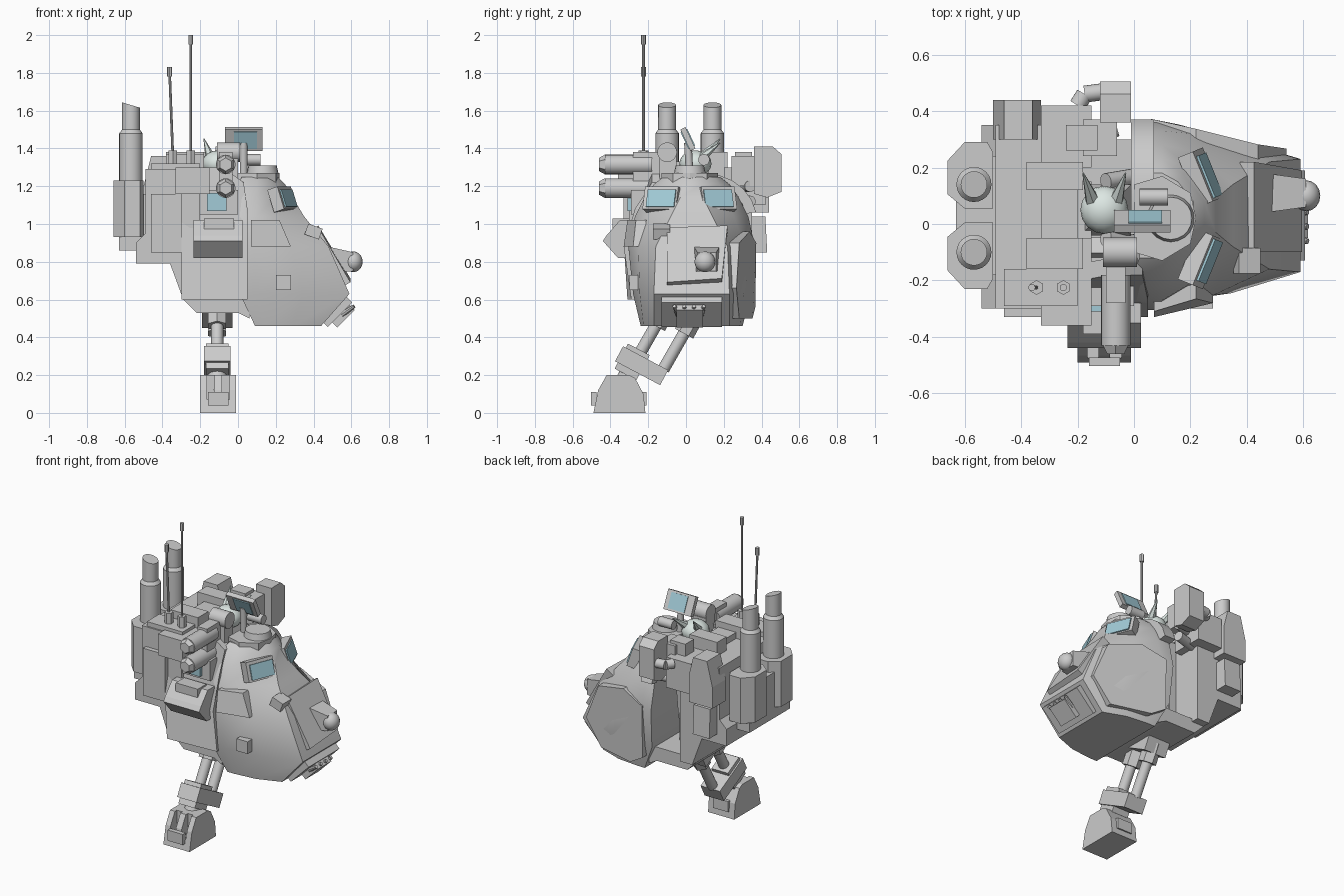
import bpy, bmesh, math
from mathutils import Vector, Euler

if "Cube" in bpy.data.objects:
    bpy.data.objects.remove(bpy.data.objects["Cube"])

C = 0.03  # centre line of the cabin


def material(name, rgb):
    m = bpy.data.materials.new(name)
    m.diffuse_color = (*rgb, 1)
    m.use_nodes = True
    m.node_tree.nodes["Principled BSDF"].inputs["Base Color"].default_value = m.diffuse_color
    return m


GLASS = material("glass", (0.36, 0.6, 0.68))
PALE = material("pale", (0.72, 0.8, 0.77))


def finish(name, bm, mat=None, smooth=False):
    bmesh.ops.recalc_face_normals(bm, faces=bm.faces)
    me = bpy.data.meshes.new(name)
    bm.to_mesh(me)
    bm.free()
    ob = bpy.data.objects.new(name, me)
    bpy.context.collection.objects.link(ob)
    if mat:
        me.materials.append(mat)
    if smooth:
        bpy.ops.object.select_all(action='DESELECT')
        ob.select_set(True)
        bpy.context.view_layer.objects.active = ob
        bpy.ops.object.shade_smooth_by_angle(angle=math.radians(32))
    return ob


def loft(name, rings, mat=None, smooth=False):
    bm = bmesh.new()
    vs = [[bm.verts.new(p) for p in r] for r in rings]
    n = len(rings[0])
    for a, b in zip(vs, vs[1:]):
        for i in range(n):
            j = (i + 1) % n
            bm.faces.new((a[i], a[j], b[j], b[i]))
    bm.faces.new(vs[0])
    bm.faces.new(vs[-1])
    return finish(name, bm, mat, smooth)


def prism(name, pts, axis, a, b, mat=None):
    put = {'x': lambda p, t: (t, p[0], p[1]), 'y': lambda p, t: (p[0], t, p[1]),
           'z': lambda p, t: (p[0], p[1], t)}[axis]
    return loft(name, [[put(p, t) for p in pts] for t in (a, b)], mat)


def box(name, x0, x1, y0, y1, z0, z1, mat=None):
    return prism(name, [(x0, y0), (x1, y0), (x1, y1), (x0, y1)], 'z', z0, z1, mat)


def tilted(name, centre, size, rot, mat=None):
    ob = box(name, *[s * v / 2 for v in size for s in (-1, 1)], mat)
    ob.location = centre
    ob.rotation_euler = Euler([math.radians(r) for r in rot])
    return ob


def rod(name, p, q, r0, r1=None, n=20, mat=None):
    p, q = Vector(p), Vector(q)
    bm = bmesh.new()
    bmesh.ops.create_cone(bm, cap_ends=True, segments=n, radius1=r0,
                          radius2=r0 if r1 is None else r1, depth=(q - p).length)
    bmesh.ops.rotate(bm, matrix=(q - p).to_track_quat('Z', 'Y').to_matrix(), verts=bm.verts)
    bmesh.ops.translate(bm, vec=(p + q) / 2, verts=bm.verts)
    return finish(name, bm, mat, n > 10)


def ball(name, centre, scale, mat=None):
    bm = bmesh.new()
    bmesh.ops.create_uvsphere(bm, u_segments=16, v_segments=10, radius=1)
    bmesh.ops.scale(bm, vec=scale, verts=bm.verts)
    bmesh.ops.translate(bm, vec=centre, verts=bm.verts)
    return finish(name, bm, mat, True)


# cabin hull: z, rear x, mid x, front x, rear half-width, front half-width
rings = []
for z, xb, xm, xf, wm, wf in [(.46, .09, .14, .44, .27, .2), (.63, .01, .1, .59, .31, .2),
                              (.88, .0, .08, .48, .335, .19), (1.04, .0, .1, .35, .3, .11),
                              (1.14, .0, .1, .29, .25, .06), (1.21, .0, .1, .25, .2, .05),
                              (1.25, .02, .1, .21, .15, .05)]:
    half = [(xb, wm), (xm, wm), ((xm + xf) / 2, wm * .5 + wf * .5 + .02), (xf, wf)]
    rings.append([(x, C - w, z) for x, w in half] + [(x, C + w, z) for x, w in reversed(half)])
loft("cabin_hull", rings, None, True)

# nose plate, chin plate and claw
loft("nose_plate", [[(x + d, y, z + d * .6) for x, y, z in
     [(.575, -.1, .68), (.575, .19, .7), (.405, .22, .98), (.405, -.1, .97)]] for d in (-.03, .02)])
loft("chin_plate", [[(x + d, y, z - d) for x, y, z in
     [(.45, -.13, .48), (.45, .19, .48), (.58, .19, .61), (.58, -.13, .61)]] for d in (-.02, .025)])
tilted("claw_base", (.55, .02, .52), (.06, .14, .13), (0, 45, 0))
for i in range(4):
    y = -.04 + i * .04
    rod("claw_finger", (.55, y, .52), (.615, y * 1.3 - .01, .565), .016, .01, 8)

# nose lamp and brow box
loft("lamp_housing", [[(x, .11 + y, z + dz) for y, dz in [(-w, -w), (w, -w), (w, w), (-w, w)]]
     for x, z, w in [(.42, .82, .07), (.5, .81, .065), (.61, .8, .05)]])
ball("nose_lamp", (.61, .1, .8), (.05, .055, .055))
tilted("brow_box", (.4, -.13, .96), (.08, .09, .06), (0, 20, 0))

# windscreens
for s in (-1, 1):
    tilted("windscreen_frame", (.235, .02 + s * .145, 1.13), (.06, .19, .125), (0, -18, s * 22))
    tilted("windscreen", (.25, .02 + s * .145, 1.13), (.05, .16, .095), (0, -18, s * 22), GLASS)

# cabin side panels
loft("left_side_panel", [[(x, y + d, z) for x, y, z in
     [(.06, .345, .56), (.16, .33, .5), (.42, .26, .5), (.54, .245, .66), (.44, .26, .9),
      (.22, .315, .96), (.06, .35, .9)]] for d in (-.03, .022)])
loft("right_hatch", [[(x, y + d, z) for x, y, z in
     [(.07, -.305, .88), (.28, -.255, .88), (.22, -.24, 1.02), (.07, -.285, 1.02)]] for d in (-.025, .03)])
box("right_access_box", .2, .28, -.3, -.22, .65, .73)
prism("cabin_collar", [(.0, -.1), (.1, -.13), (.2, -.07), (.22, .02), (.2, .11), (.1, .17), (.0, .14)],
      'z', 1.2, 1.27)
rod("roof_turret", (.13, .02, 1.24), (.13, .02, 1.31), .09, .075)

# cockpit well behind the cabin, open on the left
prism("cockpit_floor", [(-.29, .6), (-.22, .53), (0, .53), (.06, .5), (.06, .62), (-.29, .62)], 'y', -.25, .3)
loft("cockpit_right_wall", [[(x, y + d, z) for x, y, z in
     [(-.3, -.29, .6), (.05, -.27, .6), (.05, -.31, .88), (.05, -.25, 1.08), (.03, -.16, 1.22),
      (-.08, -.16, 1.3), (-.3, -.2, 1.3), (-.3, -.31, .9)]] for d in (-.02, .04)])
box("right_window_frame", -.21, .0, -.29, -.22, 1.05, 1.18)
box("right_window", -.165, -.06, -.31, -.2, 1.07, 1.165, GLASS)
box("seat", -.18, -.05, -.05, .14, .62, .8)
box("seat_back", -.22, -.15, -.06, .15, .62, 1.2)

# curved door hoop
hoop = []
for i in range(7):
    a = math.radians(10 + i * 16)
    c, s = math.cos(a), math.sin(a)
    hoop.append([(x, .1 + r * c, 1.02 + r * s * .9) for x, r in
                 [(-.01, .22), (.07, .22), (.07, .275), (-.01, .275)]])
loft("door_hoop", hoop, None, True)

# pilot
loft("pilot_body", [[(-.1 + x * w, .05 + y * w, z) for x, y in [(-1, -1), (1, -1), (1, 1), (-1, 1)]]
     for z, w in [(.75, .07), (1.15, .09), (1.27, .05)]])
ball("pilot_head", (-.105, .05, 1.32), (.085, .085, .07), PALE)
for q in [(-.18, .18, 1.45), (-.03, .18, 1.43)]:
    rod("pilot_ear", (-.105 + (q[0] + .105) * .5, .07, 1.34), q, .03, .003, 6, PALE)
for s in (-1, 1):
    rod("pilot_arm", (-.1, .05 + s * .1, 1.18), (.02, .05 + s * .12, 1.08), .03)

# sighting screen and scopes
tilted("screen_frame", (.03, .01, 1.45), (.2, .03, .125), (25, 0, 0))
tilted("screen_glass", (.04, .01, 1.45), (.12, .04, .1), (25, 0, 0), GLASS)
rod("screen_post", (.03, .02, 1.25), (.03, .01, 1.43), .02)
rod("large_scope", (-.11, -.1, 1.38), (.01, -.1, 1.38), .052)
rod("small_scope", (.02, .095, 1.34), (.12, .095, 1.34), .03)
box("scope_mount", -.11, .0, -.14, -.05, 1.22, 1.36)

# twin launcher tubes on the right
for z in (1.19, 1.315):
    rod("launcher_tube", (-.065, -.43, z), (-.065, -.18, z), .052)
    rod("launcher_muzzle", (-.065, -.46, z), (-.065, -.43, z), .035, .052, n=6)
box("launcher_bracket", -.1, -.03, -.28, -.14, 1.16, 1.38)

# stowage bins with wedge fronts
prism("right_bin", [(-.28, .82), (-.36, .82), (-.44, .91), (-.42, .94), (-.35, 1.02), (-.28, 1.02)],
      'x', -.235, .025)
box("right_bin_lid", -.18, -.02, -.39, -.3, .97, 1.03)
prism("left_bin", [(.33, .85), (.43, .85), (.42, 1.04), (.33, 1.04)], 'x', -.47, -.35)

# left weapon pod with elbow pipe
prism("left_pod", [(.36, 1.16), (.43, 1.14), (.505, 1.17), (.505, 1.37), (.46, 1.41), (.36, 1.41)],
      'x', -.12, -.01)
box("left_pod_mount", -.18, -.06, .24, .37, 1.2, 1.36)
path = [(-.2, .3, 1.27), (-.2, .42, 1.27), (-.175, .46, 1.27), (-.1, .47, 1.27)]
for p, q in zip(path, path[1:]):
    rod("elbow_pipe", p, q, .03)
for z in (1.12, 1.2):
    rod("door_hose", (-.2, .3, z), (-.06, .34, z), .03)

# rear hull and roof stowage
prism("rear_hull", [(-.2, .6), (-.29, .6), (-.33, .71), (-.36, .79), (-.54, .79), (-.54, .9),
                    (-.49, .95), (-.49, 1.29), (-.2, 1.29)], 'y', -.3, .35)
for dims in [(-.46, -.2, -.29, -.16, 1.16, 1.32), (-.33, -.15, -.36, -.05, 1.16, 1.3),
             (-.38, -.18, -.16, -.05, 1.2, 1.37), (-.38, -.18, .12, .22, 1.2, 1.38),
             (-.33, -.15, .2, .42, 1.1, 1.3), (-.24, -.13, .26, .35, 1.28, 1.38),
             (-.33, -.2, -.05, .12, 1.2, 1.33)]:
    box("roof_box", *dims)
prism("left_rear_locker", [(-.5, 1.06), (-.33, 1.06), (-.33, 1.24), (-.36, 1.36), (-.46, 1.36), (-.5, 1.2)],
      'y', .3, .44)
box("right_rear_locker", -.46, -.3, -.33, -.25, .85, 1.16)

# engines and exhaust stacks
box("engine_core", -.63, -.48, -.18, .24, .86, 1.16)
for s in (-1, 1):
    cy = .03 + s * .125
    prism("engine_housing", [(-.5, cy - s * .1), (-.6, cy - s * .1), (-.66, cy - s * .05),
          (-.66, cy + s * .07), (-.6, cy + s * .135), (-.52, cy + s * .135), (-.5, cy + s * .1)],
          'z', .93, 1.23)
    cy = .02 + s * .12
    rod("exhaust_stack", (-.567, cy, .95), (-.567, cy, 1.48), .062, n=24)
    rod("exhaust_shoulder", (-.567, cy, 1.48), (-.567, cy, 1.5), .062, .047, n=24)
    tip = rod("exhaust_tip", (-.567, cy, 1.47), (-.567, cy, 1.63), .047, n=24)
    for v in tip.data.vertices:
        if v.co.z > 1.6:
            v.co.z -= (v.co.x + .567) * .3

# whip antennas
for x0, x1, top in [(-.25, -.25, 2.0), (-.345, -.362, 1.83)]:
    rod("antenna_base", (x0, -.225, 1.31), (x0, -.225, 1.39), .026, n=6)
    rod("antenna_whip", (x0, -.225, 1.36), (x1, -.225, top - .03), .007, n=8)
    rod("antenna_tip", (x1, -.225, top - .05), (x1, -.225, top), .013, n=8)

# single leg: hip, paired struts, ankle and foot
tilted("hip_block", (-.11, -.02, .55), (.16, .24, .1), (-28, 0, 0))
for y, z in [(-.27, .27), (-.12, .23)]:
    rod("leg_strut", (-.11, y, z), (-.11, y + .16, z + .28), .032)
    rod("strut_sleeve", (-.11, y + .11, z + .19), (-.11, y + .17, z + .3), .055, n=6)
tilted("ankle_block", (-.11, -.235, .25), (.14, .27, .09), (-28, 0, 0))
tilted("ankle_brace", (-.11, -.285, .27), (.12, .13, .15), (-28, 0, 0))
rod("ankle_joint", (-.11, -.28, .25), (-.11, -.36, .1), .05)
foot = prism("foot", [(-.49, 0), (-.215, 0), (-.225, .1), (-.27, .185), (-.3, .2), (-.42, .2), (-.465, .12)],
             'x', -.2, -.01)
for x in (-.165, -.085):
    cut = box("foot_slot_cutter", x, x + .04, -.55, -.4, .07, .3)
    cut.hide_render = True
    cut.hide_viewport = True
    mod = foot.modifiers.new("slot", 'BOOLEAN')
    mod.operation = 'DIFFERENCE'
    mod.object = cut
for y in (-.488, -.225):
    box("foot_bumper", -.16, -.05, y - .015, y + .015, .04, .11)
